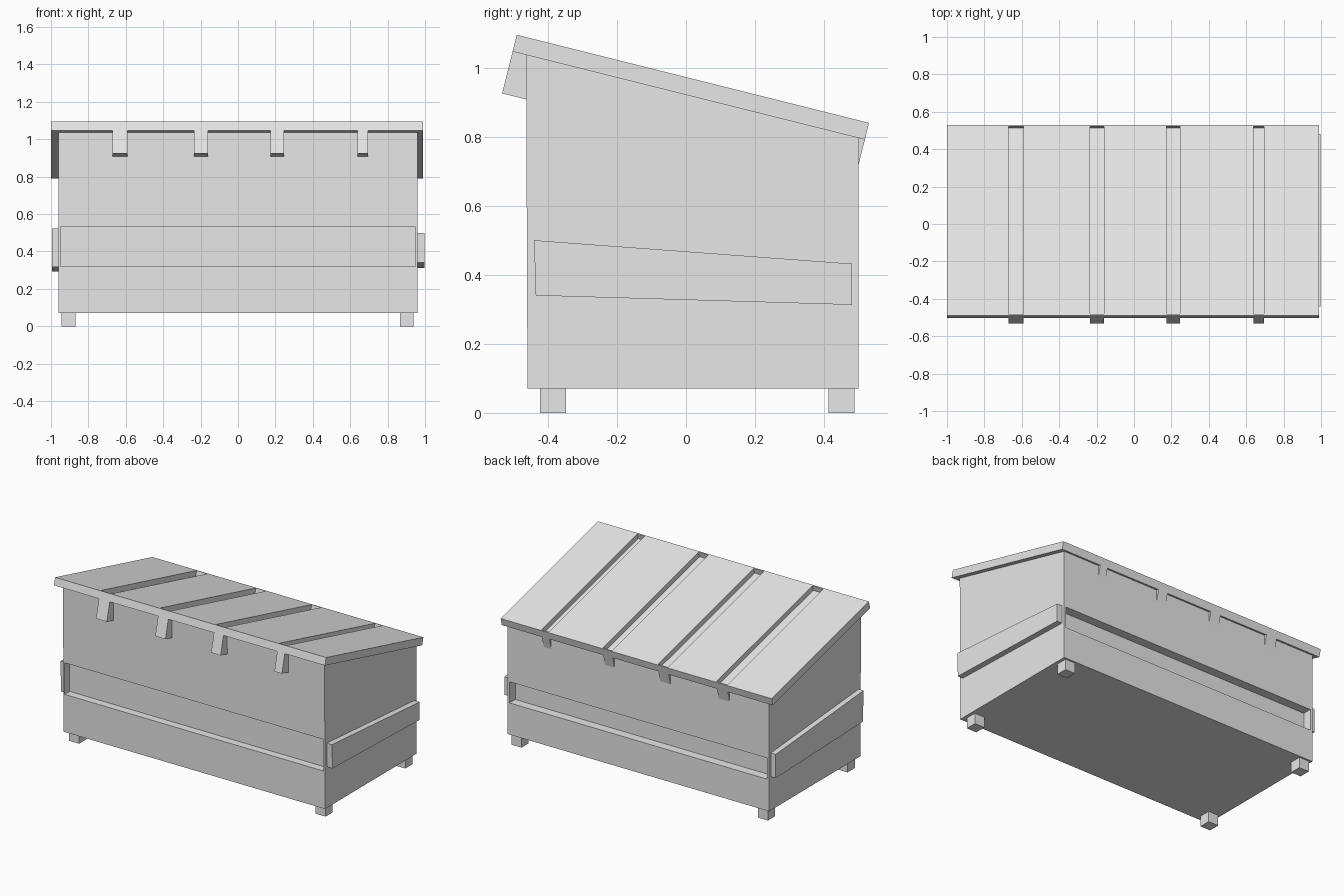
import bpy
import bmesh
from mathutils import Vector

cube = bpy.data.objects.get("Cube")
if cube:
    bpy.data.objects.remove(cube, do_unlink=True)

paint = bpy.data.materials.new("plain_grey")
paint.use_nodes = True
GREY = (0.8, 0.8, 0.8, 1.0)
paint.diffuse_color = GREY
paint.node_tree.nodes["Principled BSDF"].inputs["Base Color"].default_value = GREY


def add_prism(bm, profile, x0, x1):
    """Extrude a (y, z) outline from x0 to x1."""
    face = bm.faces.new([bm.verts.new((x0, y, z)) for y, z in profile])
    out = bmesh.ops.extrude_face_region(bm, geom=[face])
    moved = [v for v in out["geom"] if isinstance(v, bmesh.types.BMVert)]
    bmesh.ops.translate(bm, verts=moved, vec=(x1 - x0, 0, 0))


def make(name, prisms):
    """One object from a list of (outline, x0, x1)."""
    bm = bmesh.new()
    for profile, x0, x1 in prisms:
        add_prism(bm, profile, x0, x1)
    bmesh.ops.recalc_face_normals(bm, faces=bm.faces)
    mesh = bpy.data.meshes.new(name)
    bm.to_mesh(mesh)
    bm.free()
    mesh.materials.append(paint)
    obj = bpy.data.objects.new(name, mesh)
    bpy.context.collection.objects.link(obj)
    return obj


def carve(obj, prisms):
    """Cut boxes out of an object and bake the result."""
    cutter = make("cutter", prisms)
    cutter.hide_render = True
    mod = obj.modifiers.new("recess", "BOOLEAN")
    mod.operation, mod.solver, mod.object = "DIFFERENCE", "EXACT", cutter
    bpy.context.view_layer.update()
    graph = bpy.context.evaluated_depsgraph_get()
    baked = bpy.data.meshes.new_from_object(obj.evaluated_get(graph))
    obj.modifiers.clear()
    obj.data = baked
    bpy.data.objects.remove(cutter, do_unlink=True)


def rect(a0, a1, b0, b1):
    return [(a0, b0), (a1, b0), (a1, b1), (a0, b1)]


# Sloping lid frame: distance along the slope and depth below its top
LID_FRONT, LID_BACK = Vector((-0.49, 1.095)), Vector((0.53, 0.84))
along = (LID_BACK - LID_FRONT).normalized()
down = Vector((along.y, -along.x))
LENGTH = (LID_BACK - LID_FRONT).length
THICK = 0.05


def lid_rect(u0, u1, d0, d1):
    return [tuple(LID_FRONT + along * u + down * d) for u, d in rect(u0, u1, d0, d1)]


# Bin body with recessed bands on the front and back
BODY_X, FRONT_Y, BACK_Y = 0.96, -0.463, 0.50
body = make("bin_body", [([(FRONT_Y + 0.004, 0.07), (BACK_Y, 0.07),
                           (BACK_Y, 0.797), (FRONT_Y, 1.037)], -BODY_X, BODY_X)])
carve(body, [(rect(FRONT_Y - 0.1, FRONT_Y + 0.055, 0.32, 0.53), -0.95, 0.95),
             (rect(BACK_Y - 0.06, BACK_Y + 0.1, 0.28, 0.42), -0.945, 0.945)])

# Lid with grooves where the straps run
STRAPS = [(-0.67, -0.59), (-0.235, -0.16), (0.175, 0.245), (0.64, 0.695)]
lid = make("lid", [(lid_rect(0, LENGTH, 0, THICK), -1.0, 0.99)])
carve(lid, [(lid_rect(0.008, LENGTH - 0.008, -0.05, 0.035), a, b) for a, b in STRAPS])

# Strap ends hooking down over the front and back
make("front_hooks", [(lid_rect(0, 0.072, THICK - 0.002, 0.175), a, b) for a, b in STRAPS])
make("back_hooks", [(lid_rect(LENGTH - 0.05, LENGTH, THICK - 0.002, 0.14), a, b)
                    for a, b in STRAPS])

# Tapered side rails, slightly different on each side
make("left_rail", [([(-0.44, 0.50), (-0.435, 0.34), (0.48, 0.313), (0.48, 0.432)],
                    BODY_X - 0.01, 0.998)])
make("right_rail", [([(-0.44, 0.522), (-0.435, 0.318), (0.48, 0.292), (0.48, 0.45)],
                     -0.995, 0.01 - BODY_X)])

# Four feet
make("feet", [(rect(y, y + 0.075, 0, 0.075), x, x + 0.073)
              for x in (-0.943, 0.866) for y in (-0.423, 0.413)])
